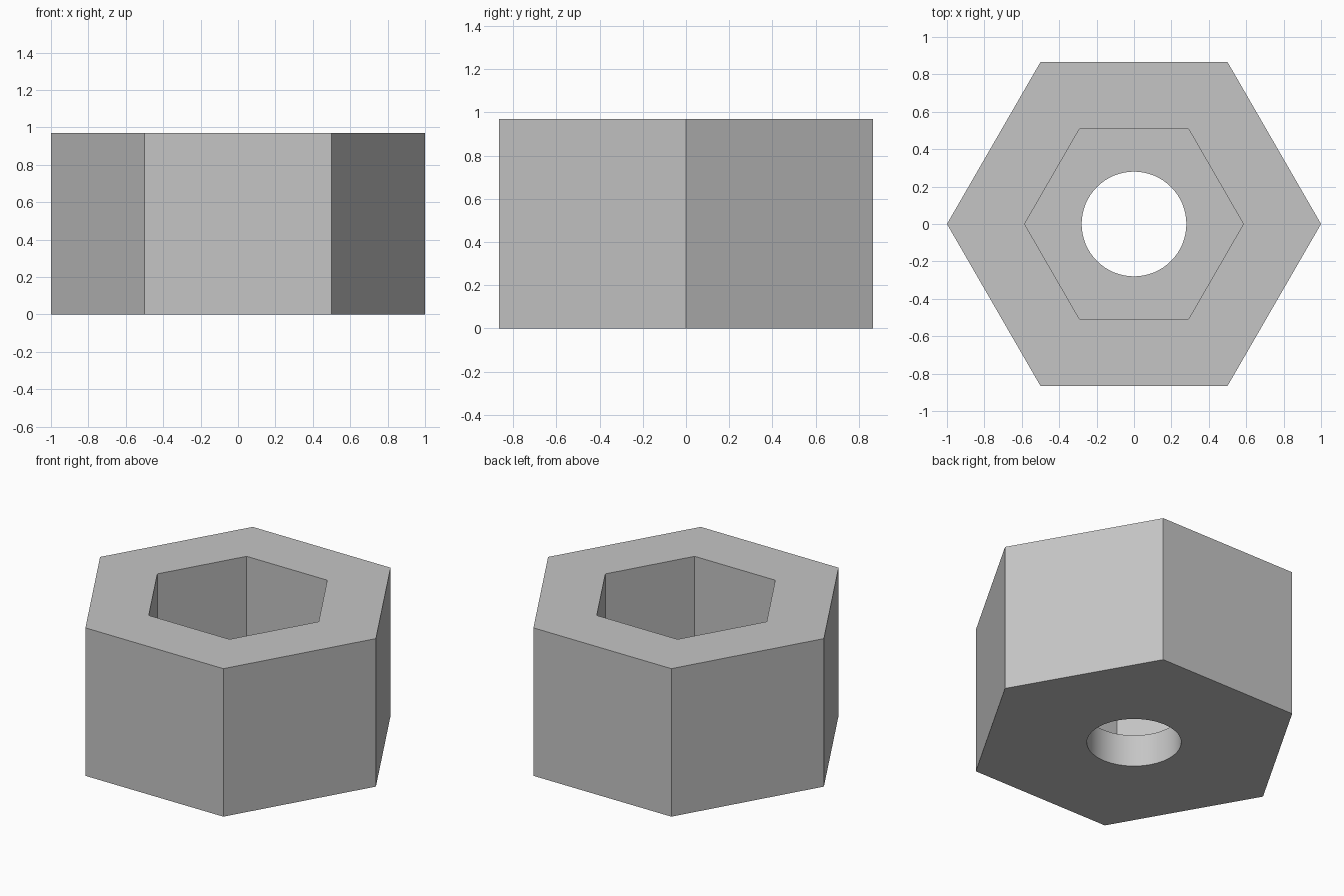
import bpy
import math

HEIGHT = 0.97
FLOOR = 0.21          # thickness below the hexagonal pocket

cube = bpy.data.objects.get("Cube")
if cube:
    bpy.data.objects.remove(cube, do_unlink=True)

grey = bpy.data.materials.new("plain_grey")
grey.use_nodes = True
colour = (0.56, 0.56, 0.56, 1)
grey.diffuse_color = colour
grey.node_tree.nodes["Principled BSDF"].inputs["Base Color"].default_value = colour


def prism(name, sides, radius, bottom, top):
    """Upright prism with a corner pointing along x."""
    bpy.ops.mesh.primitive_cylinder_add(
        vertices=sides, radius=radius, depth=top - bottom,
        location=(0, 0, (bottom + top) / 2), rotation=(0, 0, math.pi / 2))
    obj = bpy.context.object
    obj.name = name
    bpy.ops.object.transform_apply(location=True, rotation=True, scale=True)
    obj.data.materials.append(grey)
    return obj


def cut(body, cutter):
    """Subtract the cutter from the body, then remove it."""
    cutter.hide_render = True
    mod = body.modifiers.new(cutter.name, 'BOOLEAN')
    mod.operation = 'DIFFERENCE'
    mod.solver = 'EXACT'
    mod.object = cutter
    bpy.ops.object.select_all(action='DESELECT')
    body.select_set(True)
    bpy.context.view_layer.objects.active = body
    bpy.ops.object.modifier_apply(modifier=mod.name)
    bpy.data.objects.remove(cutter, do_unlink=True)


# Hexagonal body with a hexagonal pocket and a round hole through the floor
body = prism("hex_body", 6, 1.0, 0, HEIGHT)
cut(body, prism("hex_pocket", 6, 0.585, FLOOR, HEIGHT + 0.2))
cut(body, prism("round_hole", 64, 0.28, -0.2, FLOOR + 0.2))

# Smooth hole wall, sharp edges everywhere else
bpy.ops.object.shade_smooth_by_angle(angle=math.radians(30))
